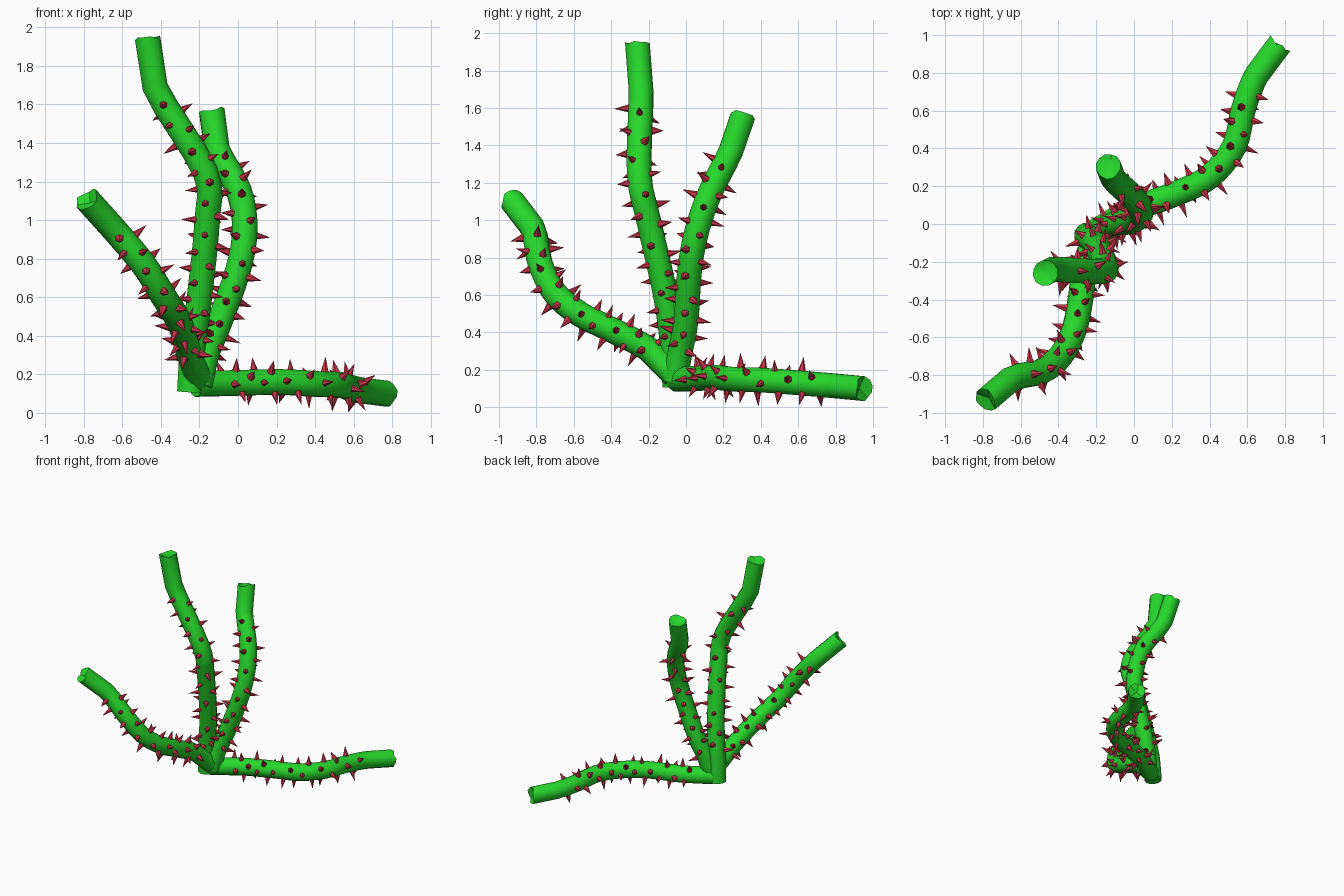
import bpy, bmesh, math, random
from mathutils import Vector, Matrix

if "Cube" in bpy.data.objects:
    bpy.data.objects.remove(bpy.data.objects["Cube"])

random.seed(4)
SIDES = 12
R = 0.068


def material(name, col):
    m = bpy.data.materials.new(name)
    m.diffuse_color = (*col, 1)
    m.use_nodes = True
    m.node_tree.nodes["Principled BSDF"].inputs["Base Color"].default_value = m.diffuse_color
    return m


GREEN = material("stem_green", (0.02, 0.68, 0.025))
RED = material("thorn_red", (0.62, 0.035, 0.07))


def make_object(name, bm, mat):
    bmesh.ops.recalc_face_normals(bm, faces=bm.faces)
    me = bpy.data.meshes.new(name)
    bm.to_mesh(me)
    bm.free()
    me.materials.append(mat)
    ob = bpy.data.objects.new(name, me)
    bpy.context.collection.objects.link(ob)
    return ob


def smooth_path(pts):
    """Straight first and last pieces, flowing curve between them."""
    p = [Vector(v) for v in pts]
    out = [p[0]]
    for i in range(1, len(p) - 2):
        a, b, c, d = p[i - 1:i + 3]
        for k in range(4):
            t = k / 4
            out.append(0.5 * (2 * b + (c - a) * t + (2 * a - 5 * b + 4 * c - d) * t * t
                              + (3 * b - a - 3 * c + d) * t ** 3))
    return out + p[-2:]


def frames(path):
    """Position, tangent and two side axes at each path point."""
    res = []
    u = None
    for i, p in enumerate(path):
        t = (path[min(i + 1, len(path) - 1)] - path[max(i - 1, 0)]).normalized()
        u = t.orthogonal() if u is None else u - t * u.dot(t)
        u.normalize()
        res.append((p, t, u.copy(), t.cross(u)))
    return res


def stem(name, fr):
    bm = bmesh.new()
    rings = []
    for i, (p, t, u, v) in enumerate(fr):
        last = i == len(fr) - 1
        ring = []
        for k in range(SIDES):
            a = 2 * math.pi * k / SIDES
            # ragged cut at the tip
            jag = t * random.uniform(-0.015, 0.012) if last else Vector()
            ring.append(bm.verts.new(p + (u * math.cos(a) + v * math.sin(a)) * R + jag))
        rings.append(ring)
    for r0, r1 in zip(rings, rings[1:]):
        for k in range(SIDES):
            j = (k + 1) % SIDES
            bm.faces.new((r0[k], r0[j], r1[j], r1[k]))
    # end caps, the tip sunk inwards
    for ring, (p, t, u, v), sink in ((rings[0], fr[0], 0), (rings[-1], fr[-1], -0.03)):
        c = bm.verts.new(p + t * sink)
        for k in range(SIDES):
            bm.faces.new((ring[k], ring[(k + 1) % SIDES], c))
    ob = make_object(name, bm, GREEN)
    bpy.ops.object.select_all(action='DESELECT')
    ob.select_set(True)
    bpy.context.view_layer.objects.active = ob
    bpy.ops.object.shade_smooth_by_angle(angle=math.radians(35))


def thorns(name, fr, count=42):
    bm = bmesh.new()
    lens = [0.0]
    for a, b in zip(fr, fr[1:]):
        lens.append(lens[-1] + (b[0] - a[0]).length)
    for n in range(count):
        s = lens[-1] * (0.12 + 0.71 * (n / count) ** 1.1)
        i = max(k for k in range(len(lens) - 1) if lens[k] <= s)
        f = (s - lens[i]) / (lens[i + 1] - lens[i])
        p = fr[i][0].lerp(fr[i + 1][0], f)
        t, u, v = (fr[i][j].lerp(fr[i + 1][j], f).normalized() for j in (1, 2, 3))
        a = n * 2.4 + random.uniform(-0.3, 0.3)
        d = u * math.cos(a) + v * math.sin(a)
        h = random.uniform(0.065, 0.09)
        if d.z < 0:
            h = min(h, (p.z - 0.002) / -d.z - R + 0.012)
        rad = random.uniform(0.02, 0.026)
        rot = d.to_track_quat('Z', 'Y').to_matrix().to_4x4()
        mat = Matrix.Translation(p + d * (R - 0.012 + h / 2)) @ rot
        bmesh.ops.create_cone(bm, cap_ends=True, segments=6, radius1=rad, radius2=0,
                              depth=h, matrix=mat)
    make_object(name, bm, RED)


# Centre lines of the four branches, from the shared base to each tip
BRANCHES = {
    "tall_branch": [(-.25, -.06, .11), (-.24, -.07, .3), (-.20, -.11, .6), (-.16, -.2, 1.0),
                    (-.17, -.25, 1.25), (-.43, -.24, 1.69), (-.47, -.26, 1.95)],
    "upright_branch": [(-.2, -.06, .14), (-.165, -.03, .3), (-.1, 0, .46), (0, .02, .74),
                       (.035, .06, .95), (.005, .13, 1.15), (-.11, .24, 1.37),
                       (-.135, .305, 1.56)],
    "front_branch": [(-.2, -.06, .17), (-.255, -.2, .31), (-.285, -.41, .42),
                     (-.32, -.57, .5), (-.39, -.7, .61), (-.49, -.78, .77),
                     (-.65, -.82, .96), (-.785, -.935, 1.11)],
    "low_branch": [(-.22, -.05, .15), (-.02, .07, .155), (.22, .16, .16), (.4, .25, .15),
                   (.53, .41, .145), (.58, .61, .13), (.65, .79, .115), (.77, .95, .1)],
}
for name, pts in BRANCHES.items():
    fr = frames(smooth_path(pts))
    stem(name, fr)
    thorns(name + "_thorns", fr)
